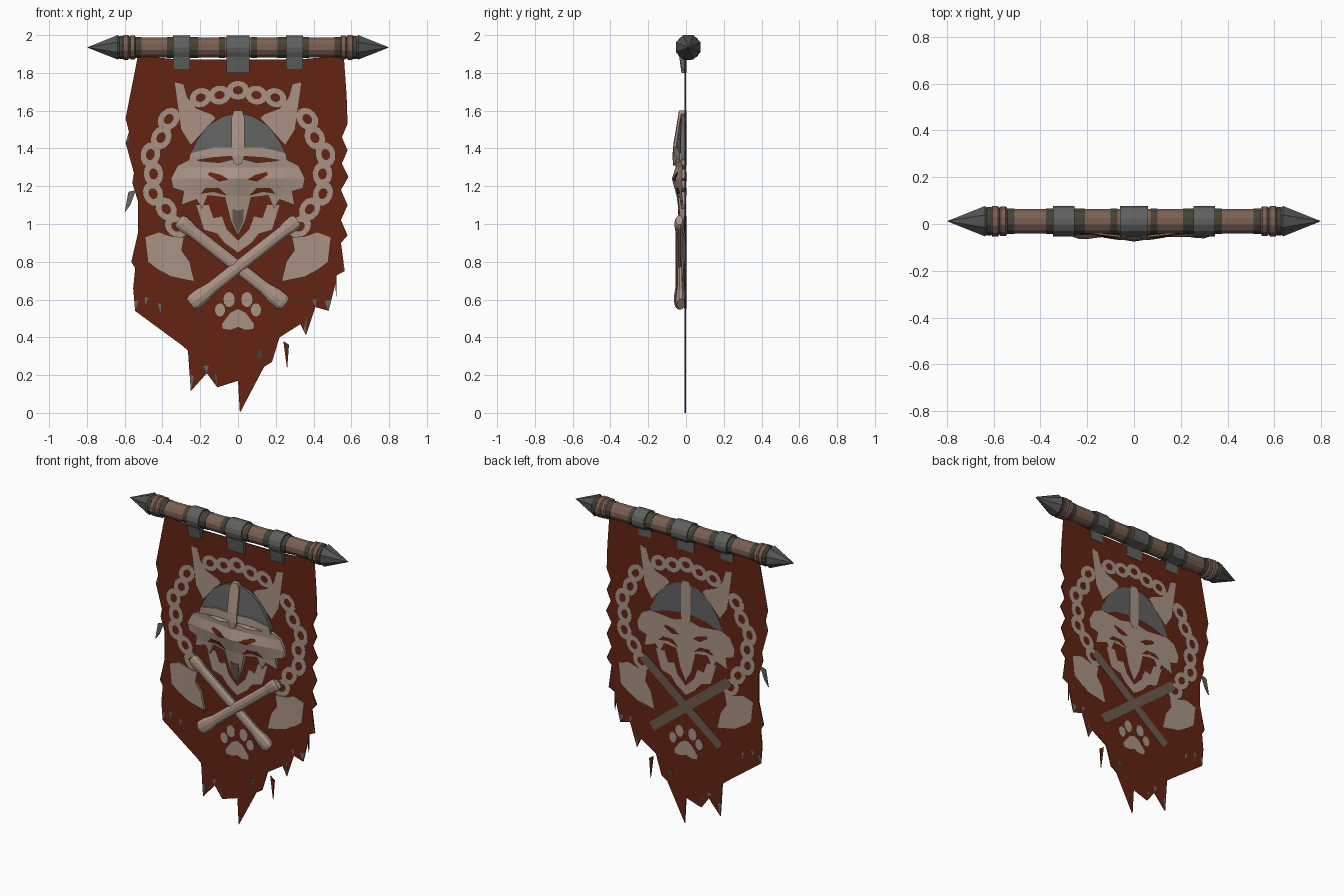
import bpy, bmesh, math
from mathutils import Vector

if "Cube" in bpy.data.objects:
    bpy.data.objects.remove(bpy.data.objects["Cube"])

CY, CZ = 0.012, 1.935      # pole axis
CLOTH = -0.004             # cloth mid-plane


def material(name, r, g, b):
    m = bpy.data.materials.new(name)
    m.diffuse_color = (r, g, b, 1)
    m.use_nodes = True
    m.node_tree.nodes["Principled BSDF"].inputs["Base Color"].default_value = m.diffuse_color
    return m


RED = material("red cloth", 0.125, 0.017, 0.006)
BONE = material("bone", 0.40, 0.29, 0.235)
STEEL = material("strap steel", 0.115, 0.12, 0.115)
DARK = material("finial steel", 0.085, 0.088, 0.088)
WOOD = material("pole wood", 0.20, 0.115, 0.085)
BAND = material("dark band", 0.06, 0.055, 0.038)
PAINT = material("painted brown", 0.15, 0.10, 0.075)
FRAY = material("frayed grey", 0.13, 0.14, 0.135)


def finish(name, verts, faces, mat, mirror=False):
    bm = bmesh.new()
    vs = [bm.verts.new(v) for v in verts]
    for f in faces:
        bm.faces.new([vs[i] for i in f])
    bmesh.ops.recalc_face_normals(bm, faces=bm.faces)
    me = bpy.data.meshes.new(name)
    bm.to_mesh(me)
    bm.free()
    me.materials.append(mat)
    ob = bpy.data.objects.new(name, me)
    bpy.context.collection.objects.link(ob)
    if mirror:
        ob.modifiers.new("Mirror", 'MIRROR')
    return ob


def solid(name, pts, mat, front, back, mirror=False, cuts=()):
    """Outline in x-z, thickened from back to front(x, z)."""
    bm = bmesh.new()
    f = bm.faces.new([bm.verts.new((x, 0, z)) for x, z in pts])
    bmesh.ops.triangulate(bm, faces=[f], ngon_method='EAR_CLIP')
    for z in cuts:
        bmesh.ops.bisect_plane(bm, geom=bm.verts[:] + bm.edges[:] + bm.faces[:],
                               plane_co=(0, 0, z), plane_no=(0, 0, 1))
    bm.verts.index_update()
    n = len(bm.verts)
    flat = [(v.co.x, v.co.z) for v in bm.verts]
    verts = [(x, front(x, z), z) for x, z in flat] + [(x, back, z) for x, z in flat]
    top = [[v.index for v in f.verts] for f in bm.faces]
    faces = top + [[i + n for i in reversed(f)] for f in top]
    for e in bm.edges:
        if len(e.link_faces) == 1:
            a, b = (v.index for v in e.verts)
            faces.append([a, b, b + n, a + n])
    bm.free()
    return finish(name, verts, faces, mat, mirror)


def plate(name, pts, mat, half=0.0045, mirror=False):
    """Thin inlay that shows on both sides of the cloth."""
    return solid(name, pts, mat, lambda x, z: CLOTH - half, CLOTH + half, mirror)


KNOTS = [(0.85, .02), (1.0, .03), (1.15, .05), (1.24, .075), (1.3, .055),
         (1.36, .06), (1.42, .055), (1.6, .025)]


def depth(x, z):
    z = min(max(z, 0.85), 1.6)
    for (a, da), (b, db) in zip(KNOTS, KNOTS[1:]):
        if z <= b:
            return (da + (db - da) * (z - a) / (b - a)) * (1 - 2 * abs(x))
    return .025


def relief(name, pts, mat, lift=0.0):
    return solid(name, pts, mat, lambda x, z: -depth(x, z) - lift, CLOTH - 0.004,
                 True, [k[0] for k in KNOTS])


def lathe(name, profile, origin, direction, sides, mat, flat=1.0, mirror=False):
    """Turned part: profile of (distance, radius) along a direction in x-z."""
    d = Vector(direction).normalized()
    p = Vector((-d.z, 0, d.x))
    verts, faces = [], []
    for t, r in profile:
        for k in range(sides):
            a = 2 * math.pi * (k + .5) / sides
            verts.append(Vector(origin) + d * t + p * r * math.cos(a)
                         + Vector((0, flat * r * math.sin(a), 0)))
    for i in range(len(profile) - 1):
        for k in range(sides):
            q = (k + 1) % sides
            faces.append([i * sides + k, i * sides + q, (i + 1) * sides + q, (i + 1) * sides + k])
    last = (len(profile) - 1) * sides
    faces += [list(range(sides)), list(range(last, last + sides))]
    return finish(name, verts, faces, mat, mirror)


# Pole, collars, finials and dark bands
X = (1, 0, 0)
lathe("pole", [(-.62, .055), (.62, .055)], (0, CY, CZ), X, 12, WOOD)
lathe("collar", [(.54, .055), (.548, .066), (.568, .066), (.575, .059), (.582, .068),
                 (.605, .068), (.612, .058)], (0, CY, CZ), X, 12, WOOD, 1, True)
lathe("collar_band", [(.61, .063), (.628, .063)], (0, CY, CZ), X, 12, BAND, 1, True)
lathe("finial", [(.625, .06), (.637, .07), (.797, .001)], (0, CY, CZ), X, 8, DARK, 1, True)
for x, w in ((.53, .04), (.235, .05), (.085, .03), (.36, .03)):
    lathe("pole_band", [(x - w / 2, .057), (x + w / 2, .057)], (0, CY, CZ), X, 12, BAND, 1, True)

# Straps looped over the pole with a hanging flap
for x, w, low in ((-.30, .045, 1.815), (0, .06, 1.80), (.30, .045, 1.815)):
    arc = [math.radians(205 - i * 25) for i in range(11)]
    prof = [(CY + .066 * math.cos(a), CZ + .065 * math.sin(a)) for a in arc]
    prof += [(.004, 1.875), (.002, low), (-.024, low), (-.036, 1.885)]
    n = len(prof)
    verts = [(x + s * w, y, z) for s in (-1, 1) for y, z in prof]
    faces = [list(range(n)), list(range(n, 2 * n))]
    faces += [[i, (i + 1) % n, n + (i + 1) % n, n + i] for i in range(n)]
    finish("strap", verts, faces, STEEL)

# Ragged cloth: left edge down, hem, right edge up
left = [(-.53, 1.89), (-.565, 1.69), (-.54, 1.71), (-.595, 1.56), (-.55, 1.58), (-.595, 1.43),
        (-.54, 1.47), (-.57, 1.34), (-.535, 1.36), (-.56, 1.22), (-.53, 1.25), (-.53, .95),
        (-.565, .80), (-.535, .86), (-.555, .66), (-.545, .54), (-.50, .67), (-.49, .57)]
hem = [(-.45, .66), (-.41, .53), (-.40, .63), (-.36, .48), (-.31, .53), (-.30, .36),
       (-.265, .33), (-.25, .115), (-.21, .30), (-.165, .21), (-.14, .31), (-.11, .135),
       (-.12, .29), (0, .17), (.01, 0), (.10, .22), (.18, .27), (.22, .40), (.33, .47),
       (.36, .41), (.365, .65), (.41, .56), (.425, .66), (.48, .54)]
right = [(.515, .68), (.52, .61), (.525, .84), (.565, .75), (.545, .90), (.58, .94),
         (.545, 1.02), (.58, 1.10), (.545, 1.18), (.585, 1.25), (.55, 1.32), (.58, 1.39),
         (.55, 1.46), (.58, 1.53), (.55, 1.62), (.575, 1.68), (.55, 1.75), (.56, 1.89),
         (.30, 1.87), (-.30, 1.87)]
edge = left + hem + right
plate("cloth", edge, RED, .003)

# Grey frayed tips on the sharp outward points
for i, p in enumerate(edge):
    p = Vector(p)
    a, b = Vector(edge[i - 1]) - p, Vector(edge[(i + 1) % len(edge)]) - p
    convex = b.x * a.y - b.y * a.x > 0
    if convex and a.angle(b) < .75 and p.y < 1.6 and p.y > 0.05:
        f = .42 if p.y < .7 else .3
        plate("frayed_tip", [p, p + b * f, p + a * f], FRAY, .0038)
plate("loose_scrap_left", [(-.54, 1.18), (-.58, 1.17), (-.60, 1.06), (-.57, 1.10)], FRAY, .003)
plate("loose_scrap_right", [(.24, .38), (.27, .36), (.26, .23)], RED, .003)
plate("dark_hole", [(.10, .29), (.125, .29), (.13, .335), (.105, .33)], BAND, .004)


# Painted chain of ring links
def link(angle, a, b, shift):
    cx, cz = (.46 + shift) * math.cos(angle), 1.29 + (.41 + shift) * math.sin(angle)
    t = Vector((-.46 * math.sin(angle), .41 * math.cos(angle))).normalized()
    n, verts, faces = 12, [], []
    for y in (CLOTH - .0045, CLOTH + .0045):
        for s in (1, .45):
            for k in range(n):
                u, v = a * s * math.cos(k * math.tau / n), b * s * math.sin(k * math.tau / n)
                verts.append((cx + t.x * u - t.y * v, y, cz + t.y * u + t.x * v))
    for k in range(n):
        q = (k + 1) % n
        for g, h in ((0, 1), (2, 3), (0, 2), (1, 3)):
            faces.append([g * n + k, g * n + q, h * n + q, h * n + k])
    finish("chain_link", verts, faces, BONE)


for i in range(7):
    turn = math.radians(141 + i * 14.2)
    for ang in (turn, math.pi - turn):
        link(ang, .066, .052, .012 * (-1) ** i)
for i in range(5):
    link(math.radians(65 + i * 12.5), .06, .05, .008 * (-1) ** i)

# Beast head: horns, helmet, mask and jaw (right halves, mirrored)
horn = [(.29, 1.74), (.335, 1.75), (.31, 1.62), (.30, 1.50), (.25, 1.42), (.12, 1.56),
        (.14, 1.58), (.22, 1.61), (.27, 1.67)]
dome = [(0, 1.59), (.08, 1.57), (.16, 1.52), (.22, 1.44), (.26, 1.36), (.26, 1.33),
        (.14, 1.37), (0, 1.39)]
brow = [(0, 1.405), (.13, 1.405), (.25, 1.375), (.26, 1.33), (.14, 1.35), (0, 1.36)]
guard = [(0, 1.60), (.022, 1.60), (.035, 1.56), (.035, 1.36), (.02, 1.32), (0, 1.31)]
mask = [(0, 1.35), (.10, 1.325), (.26, 1.34), (.32, 1.31), (.29, 1.29), (.355, 1.24),
        (.31, 1.23), (.345, 1.19), (.28, 1.17), (.30, 1.10), (.22, 1.13), (.19, 1.08),
        (.16, 1.15), (.07, 1.14), (.04, 1.02), (0, .94)]
eye = [(.05, 1.235), (.10, 1.225), (.16, 1.26), (.15, 1.275), (.09, 1.26)]
cheek = [(.06, 1.15), (.13, 1.17), (.20, 1.16), (.17, 1.19), (.10, 1.19)]
nose = [(0, 1.07), (.03, 1.08), (.03, 1.02), (0, .95)]
jaw = [(0, .85), (.07, .90), (.11, .95), (.18, .97), (.19, 1.03), (.22, 1.10), (.155, 1.10),
       (.13, 1.03), (.085, 1.04), (.06, .97), (0, .91)]
for name, pts, mat, half in (("horn", horn, BONE, .0045), ("back_helmet", dome, STEEL, .0045),
                             ("back_guard", guard, BONE, .0055), ("back_mask", mask, BONE, .0045),
                             ("back_eye", eye, RED, .0055), ("back_cheek", cheek, RED, .0055),
                             ("jaw", jaw, BONE, .0045)):
    plate(name, pts, mat, half, True)
relief("helmet", dome, STEEL)
relief("helmet_brow", brow, BONE, .006)
relief("nose_guard", guard, BONE, .012)
relief("face_mask", mask, BONE)
relief("eye", eye, RED, .003)
relief("cheek_gap", cheek, RED, .003)
relief("nose", nose, PAINT, .004)

# Crossed axes: painted on the back, raised on the front
blade = [(.285, .93), (.35, .935), (.42, .955), (.49, .93), (.475, .80), (.43, .765),
         (.355, .72), (.23, .695), (.255, .80), (.30, .85)]
plate("painted_blade", blade, BONE, .0045, True)
solid("axe_blade", blade, BONE, lambda x, z: -.012 - .06 * max(0, .44 - x),
      CLOTH - .004, True)
for s, y in ((1, -.036), (-1, -.028)):
    top, end = Vector((s * .315, y, 1.02)), Vector((-s * .25, y, .575))
    d, size = end - top, (end - top).length
    lathe("axe_handle", [(0, .032), (.02, .042), (.06, .040), (.10, .033), (size - .14, .034),
                         (size - .07, .046), (size - .02, .046), (size, .036)],
          top, d, 10, BONE, .6)
    side = Vector((-d.z, 0, d.x)).normalized() * .03
    quad = [top + side, end + side, end - side, top - side]
    plate("painted_handle", [(v.x, v.z) for v in quad], PAINT, .0055)


# Paw print
def oval(cx, cz, a, b):
    return [(cx + a * math.cos(k * math.tau / 12), cz + b * math.sin(k * math.tau / 12))
            for k in range(12)]


plate("paw_pad", [(0, .55), (.04, .53), (.085, .47), (.08, .445), (.04, .44), (0, .455)],
      BONE, mirror=True)
plate("outer_toe", oval(.095, .545, .027, .035), BONE, mirror=True)
plate("inner_toe", oval(.047, .60, .03, .04), BONE, mirror=True)
